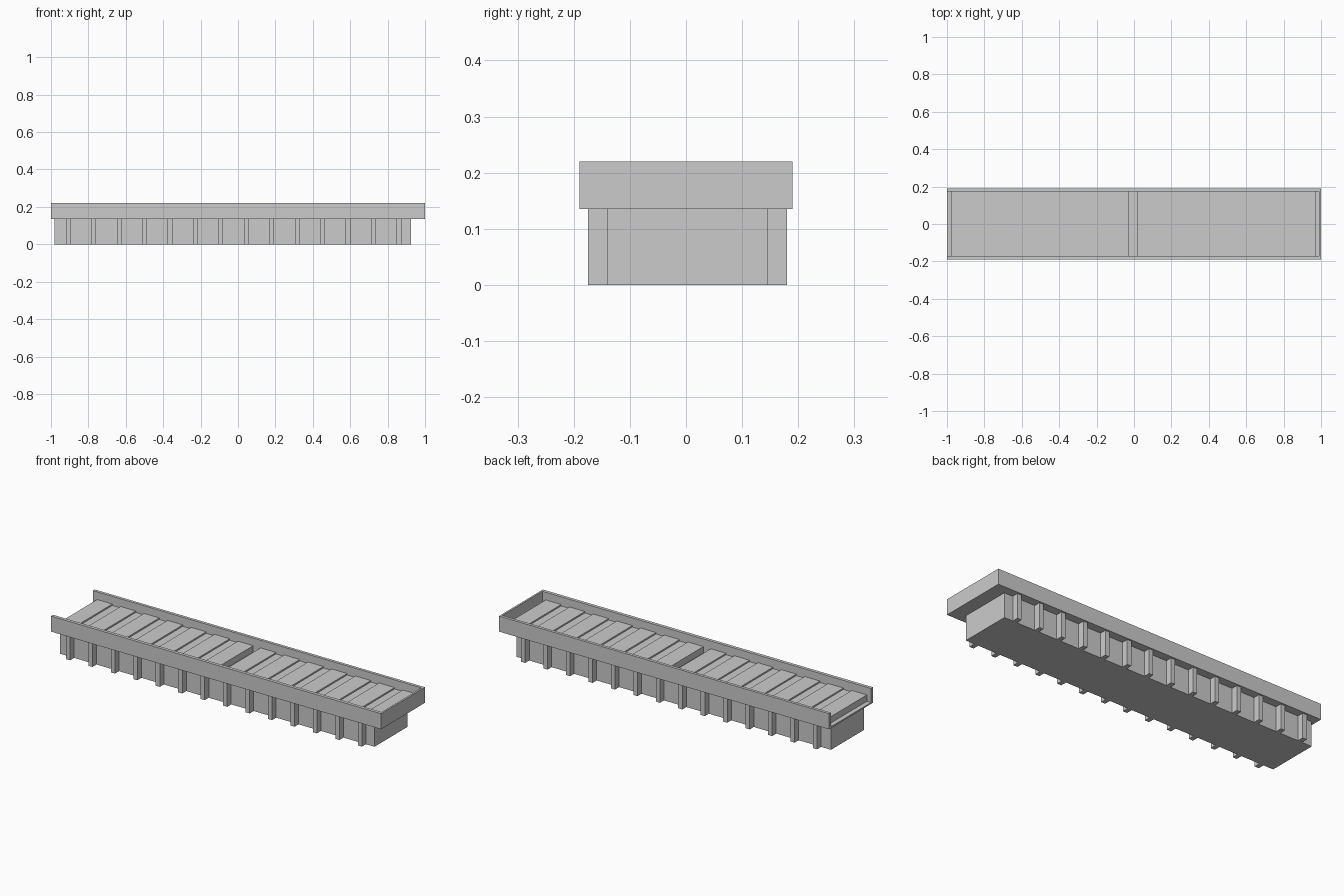
import bpy, bmesh
from mathutils import Vector, Matrix

if "Cube" in bpy.data.objects:
    bpy.data.objects.remove(bpy.data.objects["Cube"])


def boxes(name, spans):
    """One object made of boxes given as (x0, x1, y0, y1, z0, z1)."""
    bm = bmesh.new()
    for x0, x1, y0, y1, z0, z1 in spans:
        centre = Vector((x0 + x1, y0 + y1, z0 + z1)) / 2
        size = Vector((x1 - x0, y1 - y0, z1 - z0))
        bmesh.ops.create_cube(bm, size=1, matrix=Matrix.Translation(centre) @ Matrix.Diagonal(size.to_4d()))
    mesh = bpy.data.meshes.new(name)
    bm.to_mesh(mesh)
    bm.free()
    obj = bpy.data.objects.new(name, mesh)
    bpy.context.collection.objects.link(obj)
    return obj


BASE_TOP = 0.135
RIM_TOP = 0.22
PITCH = 0.136

# Solid base under the tray
boxes("base", [(-0.98, 0.925, -0.14, 0.145, 0, BASE_TOP)])

# Vertical ribs along both long sides
for name, y0, y1 in (("front_ribs", -0.175, -0.14), ("back_ribs", 0.145, 0.18)):
    boxes(name, [(-0.92 + i * PITCH, -0.895 + i * PITCH, y0, y1, 0, BASE_TOP) for i in range(14)])

# Tray: floor, two long rails, one closed end (the -x end stays open)
boxes("tray_floor", [(-1, 1, -0.19, 0.19, BASE_TOP, 0.143)])
boxes("front_rail", [(-1, 1, -0.19, -0.172, BASE_TOP, RIM_TOP)])
boxes("back_rail", [(-1, 1, 0.174, 0.19, BASE_TOP, RIM_TOP)])
boxes("end_wall", [(0.99, 1, -0.172, 0.174, BASE_TOP, RIM_TOP)])

# Two decks separated by a gap, each with raised slats
for side, x0, x1 in (("left", -0.975, -0.03), ("right", 0.015, 0.97)):
    boxes(side + "_deck", [(x0, x1, -0.172, 0.174, 0.143, 0.17)])
    step = (x1 - x0 + 0.05) / 7
    boxes(side + "_slats", [(x0 + i * step, x0 + (i + 1) * step - 0.05, -0.172, 0.174, 0.17, 0.178)
                            for i in range(7)])
